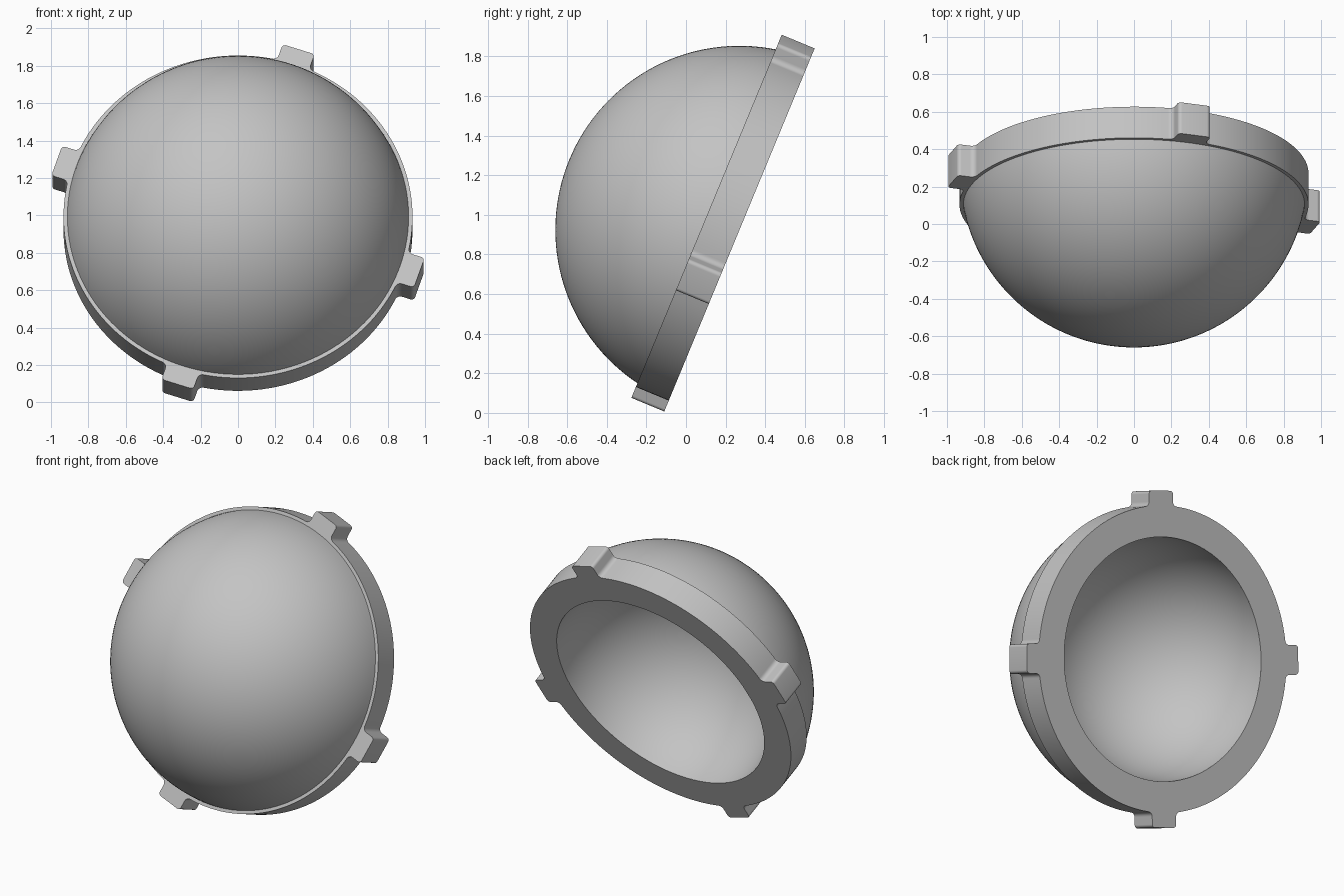
import bpy, bmesh
from math import sin, cos, pi, radians, asin, hypot, atan2
from mathutils import Matrix

if "Cube" in bpy.data.objects:
    bpy.data.objects.remove(bpy.data.objects["Cube"], do_unlink=True)

grey = bpy.data.materials.new("plain grey")
grey.use_nodes = True
COLOUR = (0.55, 0.55, 0.55, 1)
grey.diffuse_color = COLOUR
grey.node_tree.nodes["Principled BSDF"].inputs["Base Color"].default_value = COLOUR

# Local z runs out through the dome; the open rim lies on local z = 0
DOME_R, RIM_R, HOLE_R, RIM_H = 0.93, 0.933, 0.742, 0.18
TAB_R, TAB_W, FILLET, ROUND = 1.022, 0.09, 0.03, 0.02
TAB_TURN = radians(18.5)
PLACE = Matrix.Translation((0, 0.27, 0.924)) @ Matrix.Rotation(radians(67.5), 4, 'X')


def finish(bm, name, flip=False):
    if flip:
        bmesh.ops.reverse_faces(bm, faces=bm.faces[:])
    mesh = bpy.data.meshes.new(name)
    bm.to_mesh(mesh)
    bm.free()
    mesh.materials.append(grey)
    obj = bpy.data.objects.new(name, mesh)
    bpy.context.collection.objects.link(obj)
    obj.matrix_world = PLACE
    bpy.ops.object.select_all(action='DESELECT')
    obj.select_set(True)
    bpy.context.view_layer.objects.active = obj
    bpy.ops.object.shade_smooth_by_angle(angle=radians(30))
    return obj


def bridge(bm, loop_a, loop_b):
    n = len(loop_a)
    for i in range(n):
        j = (i + 1) % n
        bm.faces.new((loop_a[i], loop_a[j], loop_b[j], loop_b[i]))


def cap(name, radius, base, flip, segs=128, rings=32):
    """Part of a sphere from height base up to the pole."""
    bm = bmesh.new()
    start = asin(base / radius)
    loops = []
    for k in range(rings):
        lat = start + (pi / 2 - start) * k / rings
        loops.append([bm.verts.new((radius * cos(lat) * cos(2 * pi * i / segs),
                                    radius * cos(lat) * sin(2 * pi * i / segs),
                                    radius * sin(lat))) for i in range(segs)])
    for a, b in zip(loops, loops[1:]):
        bridge(bm, a, b)
    pole = bm.verts.new((0, 0, radius))
    for i in range(segs):
        bm.faces.new((loops[-1][i], loops[-1][(i + 1) % segs], pole))
    return finish(bm, name, flip)


def tab_outline(steps=6):
    """Half of a tab, from the rim to its tip, as (across, outward)."""
    foot = TAB_W + FILLET
    low = (RIM_R ** 2 - foot ** 2) ** 0.5
    pts = []
    for k in range(steps + 1):
        a = pi / 2 * k / steps
        pts.append((foot - FILLET * sin(a), low + FILLET * (1 - cos(a))))
    for k in range(steps + 1):
        a = pi / 2 * k / steps
        pts.append((TAB_W - ROUND + ROUND * cos(a), TAB_R - ROUND + ROUND * sin(a)))
    return pts


def rim_outline(arc_steps=32):
    """Closed outline of the rim with its four tabs, counter-clockwise."""
    half = tab_outline()
    tab = half + [(-t, r) for t, r in reversed(half)]
    edge = atan2(half[0][0], half[0][1])
    outline = []
    for q in range(4):
        turn = q * pi / 2 - TAB_TURN + pi / 2
        for t, r in tab:
            a, d = turn - atan2(t, r), hypot(t, r)
            outline.append((a, d))
        gap = pi / 2 - 2 * edge
        for k in range(1, arc_steps):
            outline.append((turn + edge + gap * k / arc_steps, RIM_R))
    return outline


# Rim with four rounded tabs
bm = bmesh.new()
outline = rim_outline()


def rim_loop(z, radius=None):
    return [bm.verts.new(((radius or d) * cos(a), (radius or d) * sin(a), z))
            for a, d in outline]


seat = (DOME_R ** 2 - RIM_H ** 2) ** 0.5 - 0.004
loops = [rim_loop(0, HOLE_R), rim_loop(0), rim_loop(RIM_H), rim_loop(RIM_H, seat)]
for a, b in zip(loops, loops[1:]):
    bridge(bm, b, a)
finish(bm, "rim_with_tabs", flip=True)

# Outer dome and the hollow inside it
cap("outer_dome", DOME_R, RIM_H - 0.005, False)
cap("inner_hollow", HOLE_R, 0, True)
